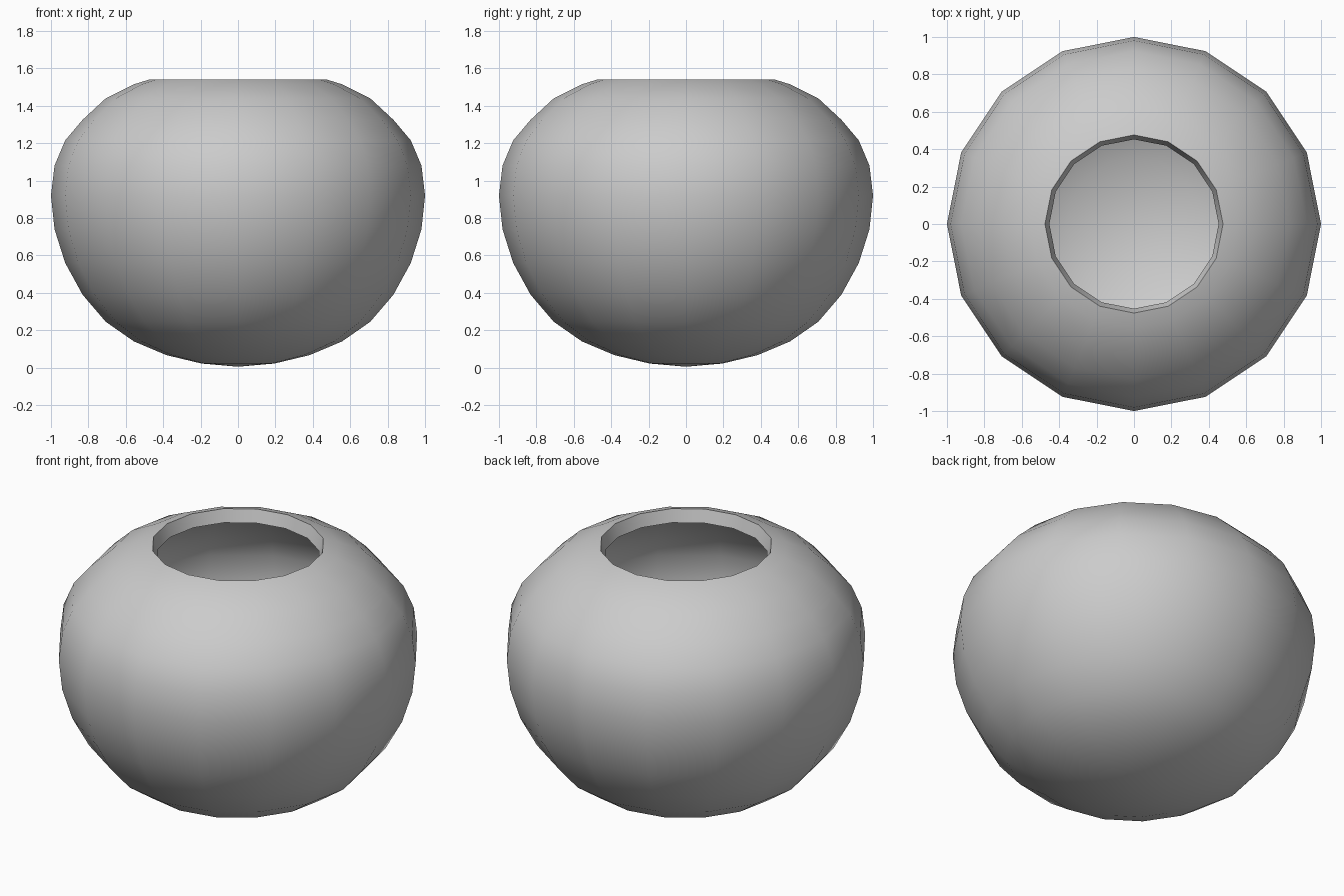
import bpy, bmesh, math

if "Cube" in bpy.data.objects:
    bpy.data.objects.remove(bpy.data.objects["Cube"])

SEGMENTS = 16
# Outer profile (radius, height) from the rim down to just above the bottom
PROFILE = [(0.476, 1.54), (0.556, 1.515), (0.707, 1.44), (0.831, 1.325),
           (0.924, 1.215), (0.981, 1.08), (1.0, 0.92), (0.981, 0.74),
           (0.924, 0.56), (0.831, 0.39), (0.707, 0.245), (0.556, 0.14),
           (0.383, 0.067), (0.195, 0.022)]

# Round bowl shell, lathed around z
bm = bmesh.new()
rings = []
for r, z in PROFILE:
    rings.append([bm.verts.new((r * math.cos(2 * math.pi * i / SEGMENTS),
                                r * math.sin(2 * math.pi * i / SEGMENTS), z))
                  for i in range(SEGMENTS)])
bottom = bm.verts.new((0, 0, 0.005))
for upper, lower in zip(rings, rings[1:]):
    for i in range(SEGMENTS):
        j = (i + 1) % SEGMENTS
        bm.faces.new((upper[i], lower[i], lower[j], upper[j]))
for i in range(SEGMENTS):
    bm.faces.new((rings[-1][i], bottom, rings[-1][(i + 1) % SEGMENTS]))

mesh = bpy.data.meshes.new("bowl")
bm.to_mesh(mesh)
bm.free()
bowl = bpy.data.objects.new("bowl", mesh)
bpy.context.collection.objects.link(bowl)
bpy.context.view_layer.objects.active = bowl
bowl.select_set(True)

# Wall thickness, growing inwards, with a closed rim
wall = bowl.modifiers.new("wall", 'SOLIDIFY')
wall.thickness = 0.078
wall.offset = -1
bpy.ops.object.modifier_apply(modifier=wall.name)
bpy.ops.object.shade_smooth_by_angle(angle=math.radians(40))
